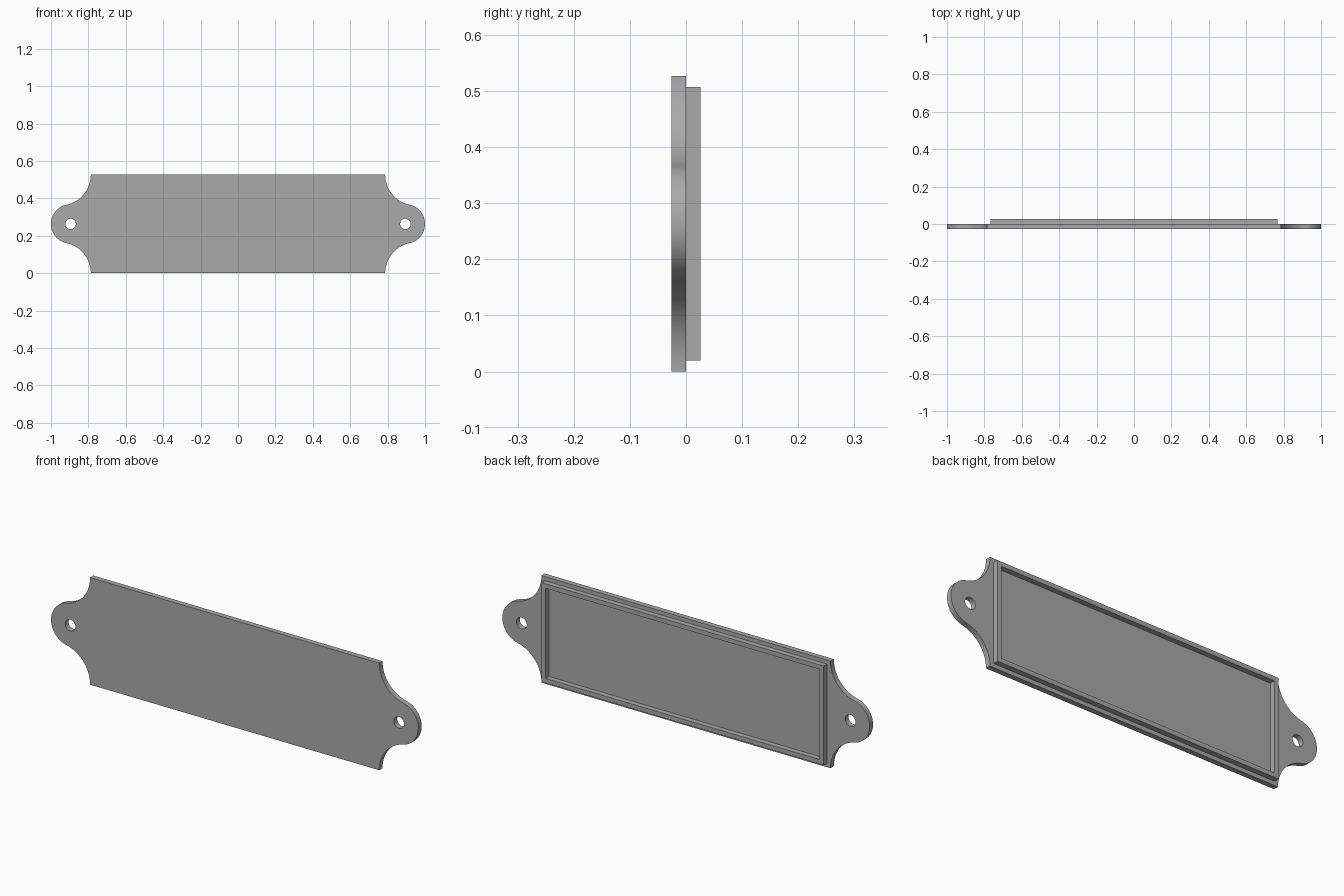
import bpy, bmesh
from math import pi, sin, cos, atan2, radians
from mathutils import Matrix, Vector

cube = bpy.data.objects.get("Cube")
if cube:
    bpy.data.objects.remove(cube)

grey = bpy.data.materials.new("plain grey")
grey.use_nodes = True
colour = (0.40, 0.40, 0.40, 1)
grey.diffuse_color = colour
grey.node_tree.nodes["Principled BSDF"].inputs["Base Color"].default_value = colour

MID_Z = 0.2635      # height of the long axis
HALF_H = 0.2635     # half height of the plate
HALF_W = 0.787      # half width of the plate body
THICK = 0.026
TAB_X, TAB_R, HOLE_R = 0.895, 0.105, 0.028


def arc(cx, cz, r, start, end, steps):
    return [Vector((cx + r * cos(start + (end - start) * i / steps),
                    cz + r * sin(start + (end - start) * i / steps)))
            for i in range(steps + 1)]


def rectangle(w, h):
    return [Vector(p) for p in ((-w, -h), (w, -h), (w, h), (-w, h))]


def slab(name, loops, y_centre):
    """Fill nested outlines (outer edge and holes) and give them thickness."""
    curve = bpy.data.curves.new(name + "_outline", "CURVE")
    curve.dimensions = "2D"
    curve.fill_mode = "BOTH"
    curve.extrude = THICK / 2
    for loop in loops:
        spline = curve.splines.new("POLY")
        spline.points.add(len(loop) - 1)
        for point, p in zip(spline.points, loop):
            point.co = (p.x, p.y, 0, 1)
        spline.use_cyclic_u = True
    helper = bpy.data.objects.new(name + "_helper", curve)
    bpy.context.collection.objects.link(helper)
    graph = bpy.context.evaluated_depsgraph_get()
    mesh = bpy.data.meshes.new_from_object(helper.evaluated_get(graph))
    bpy.data.objects.remove(helper)

    # Weld the caps to the walls and stand the slab upright
    bm = bmesh.new()
    bm.from_mesh(mesh)
    bmesh.ops.remove_doubles(bm, verts=bm.verts, dist=0.0002)
    bmesh.ops.recalc_face_normals(bm, faces=bm.faces)
    bm.transform(Matrix.Translation((0, y_centre, MID_Z)) @ Matrix.Rotation(pi / 2, 4, "X"))
    bm.to_mesh(mesh)
    bm.free()
    mesh.name = name
    mesh.materials.clear()
    mesh.materials.append(grey)
    obj = bpy.data.objects.new(name, mesh)
    bpy.context.collection.objects.link(obj)
    bpy.ops.object.select_all(action="DESELECT")
    obj.select_set(True)
    bpy.context.view_layer.objects.active = obj
    bpy.ops.object.shade_smooth_by_angle(angle=radians(30))
    return obj


# Scooped shoulder that runs tangentially into the round tab
dx = TAB_X - HALF_W
scoop_r = (dx ** 2 + HALF_H ** 2 - TAB_R ** 2) / (2 * (dx + TAB_R))
scoop_x = HALF_W + scoop_r
join = atan2(HALF_H, scoop_x - TAB_X)
quarter = arc(scoop_x, HALF_H, scoop_r, pi, pi + join, 20)
quarter += arc(TAB_X, 0, TAB_R, join, 0, 20)[1:]

# Mirror the quarter outline down, then across
half = quarter + [Vector((p.x, -p.y)) for p in reversed(quarter[:-1])]
outline = half + [Vector((-p.x, p.y)) for p in reversed(half)]
holes = [arc(s * TAB_X, 0, HOLE_R, 0, 2 * pi, 32)[:-1] for s in (-1, 1)]

slab("name_plate", [outline] + holes, -THICK / 2)

# Raised rim around the back
slab("back_rim", [rectangle(0.768, 0.244), rectangle(0.746, 0.222)], THICK / 2)
